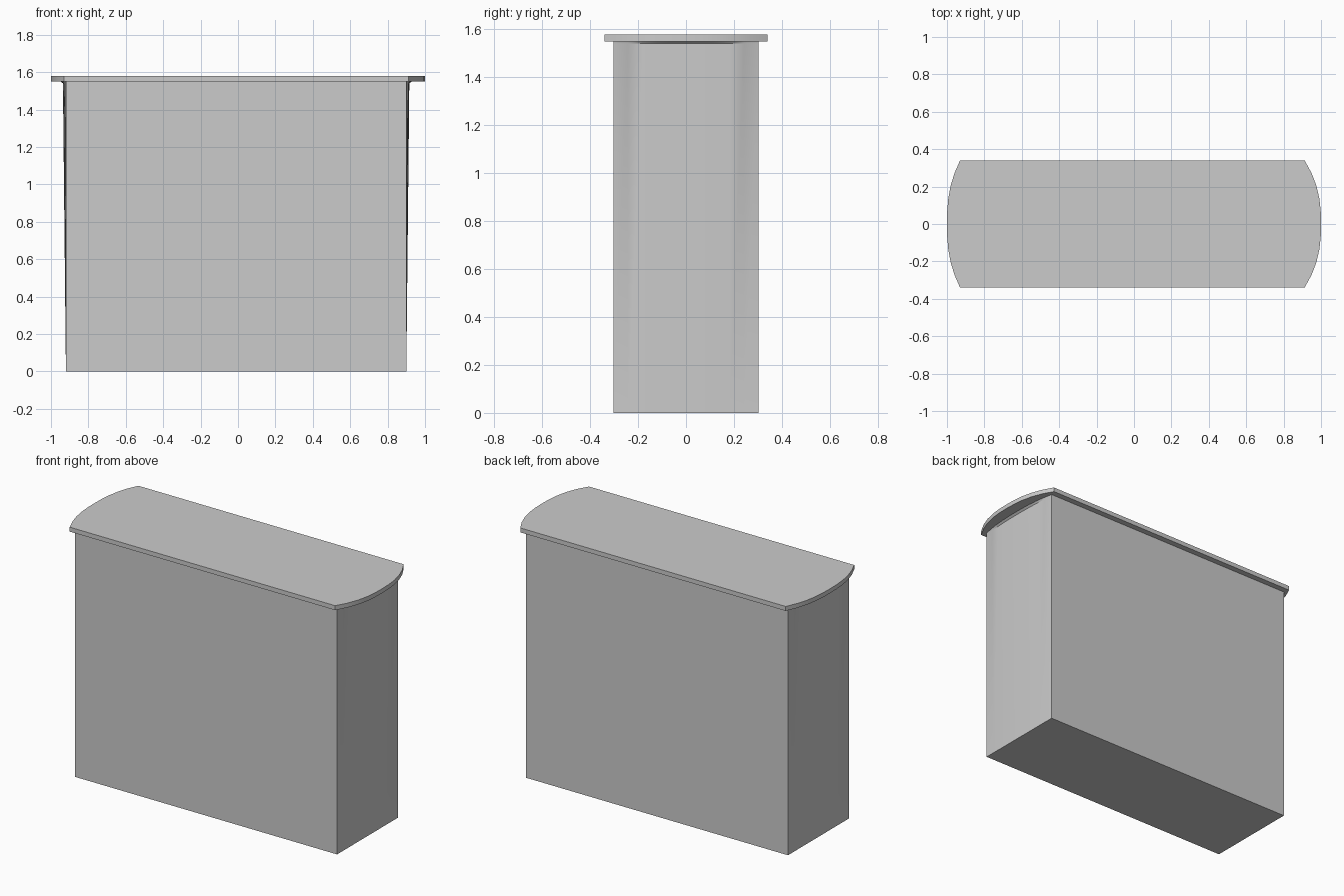
import bpy, bmesh

cube = bpy.data.objects.get("Cube")
if cube:
    bpy.data.objects.remove(cube, do_unlink=True)

# One plain grey for everything
grey = bpy.data.materials.new("plain grey")
grey.use_nodes = True
color = (0.6, 0.6, 0.6, 1)
grey.diffuse_color = color
grey.node_tree.nodes["Principled BSDF"].inputs["Base Color"].default_value = color

STEPS = 10


def outline(left, right, half_depth, bulge_left, bulge_right):
    """Counter-clockwise plan with straight long sides and bowed ends."""
    ts = [-1 + 2 * i / STEPS for i in range(STEPS + 1)]
    bow = [1 - abs(t) ** 2.5 for t in ts]
    pts = [(right + bulge_right * b, half_depth * t) for t, b in zip(ts, bow)]
    pts += [(left - bulge_left * b, -half_depth * t) for t, b in zip(ts, bow)]
    return pts


def loft(name, sections):
    """Join stacked plans of equal point count into a closed solid."""
    bm = bmesh.new()
    rings = [[bm.verts.new((x, y, z)) for x, y in plan] for z, plan in sections]
    n = len(rings[0])
    for low, high in zip(rings, rings[1:]):
        for i in range(n):
            j = (i + 1) % n
            bm.faces.new((low[i], low[j], high[j], high[i]))
    bm.faces.new(list(reversed(rings[0])))
    bm.faces.new(rings[-1])
    bmesh.ops.recalc_face_normals(bm, faces=bm.faces)
    mesh = bpy.data.meshes.new(name)
    bm.to_mesh(mesh)
    bm.free()
    mesh.materials.append(grey)
    obj = bpy.data.objects.new(name, mesh)
    bpy.context.collection.objects.link(obj)
    bpy.ops.object.select_all(action="DESELECT")
    obj.select_set(True)
    bpy.context.view_layer.objects.active = obj
    bpy.ops.object.shade_smooth_by_angle(angle=0.5)
    return obj


# Body: rectangular foot, ends bowing outward towards a small flare at the rim
loft("body", [(z, outline(-0.92, 0.90, 0.303, b, b))
              for z, b in ((0, 0), (1.54, 0.016), (1.552, 0.032))])

# Lid: thin overhanging slab with rounded ends
lid = outline(-0.93, 0.912, 0.34, 0.07, 0.088)
loft("lid", [(1.55, lid), (1.578, lid)])
